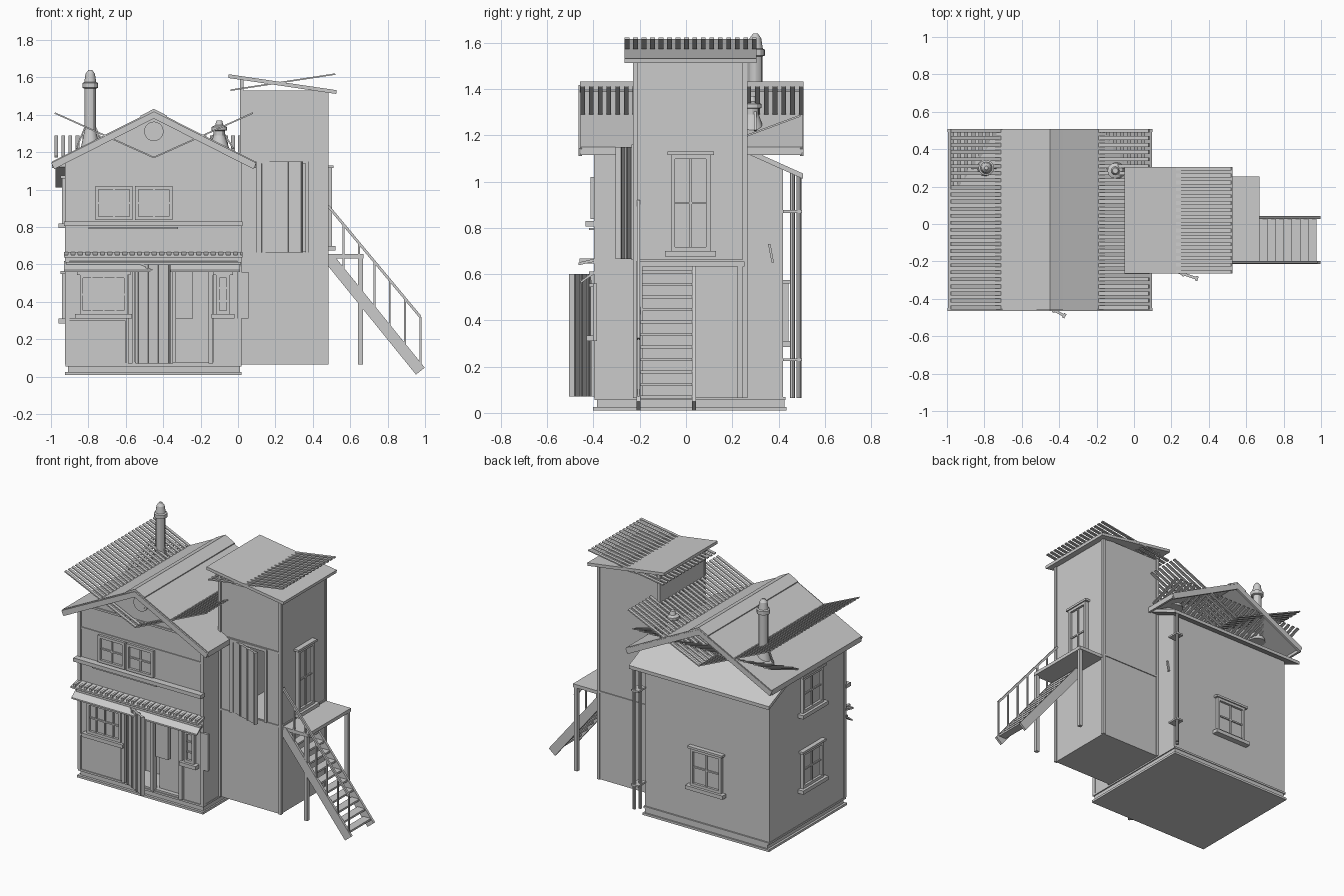
import bpy, bmesh, math
from mathutils import Vector, Matrix

if "Cube" in bpy.data.objects:
    bpy.data.objects.remove(bpy.data.objects["Cube"])

grey = bpy.data.materials.new("light_grey")
grey.diffuse_color = (0.6, 0.6, 0.6, 1)
grey.use_nodes = True
grey.node_tree.nodes["Principled BSDF"].inputs["Base Color"].default_value = grey.diffuse_color


class Part:
    """Collects boxes, beams, prisms and lathes into one named object."""
    def __init__(self, name, place=None):
        self.name, self.bm, self.place = name, bmesh.new(), place or Matrix()

    def box(self, x0, x1, y0, y1, z0, z1):
        m = Matrix.Translation(((x0+x1)/2, (y0+y1)/2, (z0+z1)/2)) @ Matrix.Diagonal((x1-x0, y1-y0, z1-z0, 1))
        bmesh.ops.create_cube(self.bm, size=1, matrix=self.place @ m)
        return self

    def beam(self, p, q, side, w, h):
        p, q = Vector(p), Vector(q)
        d = (q-p).normalized()
        s = Vector(side)
        n = d.cross(s).normalized()
        r = Matrix((d, s, n)).transposed().to_4x4()
        m = Matrix.Translation((p+q)/2) @ r @ Matrix.Diagonal(((q-p).length, w, h, 1))
        bmesh.ops.create_cube(self.bm, size=1, matrix=self.place @ m)
        return self

    def prism(self, pts, axis, a, b):
        def at(u, v, t):
            return self.place @ Vector((u, t, v) if axis == 'y' else (t, u, v))
        ends = [[self.bm.verts.new(at(u, v, t)) for u, v in pts] for t in (a, b)]
        self.bm.faces.new(ends[0])
        self.bm.faces.new(ends[1][::-1])
        for i in range(len(pts)):
            j = (i+1) % len(pts)
            self.bm.faces.new((ends[0][i], ends[1][i], ends[1][j], ends[0][j]))
        return self

    def lathe(self, x, y, profile, n=12):
        for (r0, z0), (r1, z1) in zip(profile, profile[1:]):
            bmesh.ops.create_cone(self.bm, cap_ends=True, segments=n, radius1=r0, radius2=r1, depth=z1-z0,
                                  matrix=Matrix.Translation((x, y, (z0+z1)/2)))
        return self

    def done(self, smooth=False):
        bmesh.ops.recalc_face_normals(self.bm, faces=self.bm.faces)
        me = bpy.data.meshes.new(self.name)
        self.bm.to_mesh(me)
        self.bm.free()
        me.materials.append(grey)
        ob = bpy.data.objects.new(self.name, me)
        bpy.context.collection.objects.link(ob)
        if smooth:
            bpy.ops.object.select_all(action='DESELECT')
            bpy.context.view_layer.objects.active = ob
            ob.select_set(True)
            bpy.ops.object.shade_smooth_by_angle()
        return ob


def cut(ob, *box):
    """Cuts a doorway recess."""
    c = Part("doorway_cutter").box(*box).done()
    c.hide_render = True
    c.hide_set(True)
    m = ob.modifiers.new("doorway", 'BOOLEAN')
    m.object, m.operation, m.solver = c, 'DIFFERENCE', 'EXACT'


def window(name, pos, turn, w, z0, z1, cols, rows, sill=True):
    """Framed window; local -y points out of the wall."""
    p = Part(name, Matrix.Translation(pos) @ Matrix.Rotation(math.radians(turn), 4, 'Z'))
    h, f = w/2, 0.018
    p.box(-h, h, -0.006, 0.01, z0, z1)
    for x in (-h, h-f):
        p.box(x, x+f, -0.022, 0.01, z0, z1)
    for z in (z0, z1-f):
        p.box(-h, h, -0.022, 0.01, z, z+f)
    for i in range(1, cols):
        x = -h + w*i/cols
        p.box(x-0.005, x+0.005, -0.014, 0.01, z0, z1)
    for i in range(1, rows):
        z = z0 + (z1-z0)*i/rows
        p.box(-h, h, -0.014, 0.01, z-0.005, z+0.005)
    if sill:
        p.box(-h-0.025, h+0.025, -0.04, 0.01, z0-0.025, z0)
        p.box(-h-0.015, h+0.015, -0.03, 0.01, z1, z1+0.015)
    p.done()


CX = -0.45
L, R, F, B = -0.92, 0.015, -0.39, 0.42

# House body and foundation
body = Part("house_body").prism([(L, .065), (R, .065), (R, 1.16), (CX, 1.4), (L, 1.16)], 'y', F, .28).done()
Part("house_back").prism([(.27, .065), (B, .065), (B, 1.05), (.27, 1.125)], 'x', L, R).done()
Part("foundation").box(L+.01, R-.005, F+.005, B+.005, .01, .066).box(
    L-.005, R+.005, F-.012, B+.015, .01, .025).box(L-.003, R+.003, F-.006, B+.01, .055, .068).done()
cut(body, -.55, -.13, -.5, -.2, .08, .58)

# Corner trims and front bands
t = Part("wall_trim")
for x in (L, R-.015):
    t.box(x-.004, x+.019, F-.008, F+.02, .065, 1.17)
t.box(L, R, F-.006, F, 1.02, 1.033).box(L+.02, R-.01, F-.008, F, 1.18, 1.193)
t.box(L-.01, R+.01, F-.045, F, .805, .83).box(-.8, -.32, F-.03, F, .79, .8)
t.done()

# Main roof: two slopes, bargeboards and ridge cap
roof = Part("main_roof")
barge = Part("bargeboards")
for s in (-1, 1):
    e = CX + s*.545
    roof.prism([(CX, 1.425), (e, 1.15), (e, 1.128), (CX, 1.403)], 'y', -.455, .505)
    roof.prism([(CX, 1.432), (CX+s*.07, 1.396), (CX+s*.07, 1.385), (CX, 1.42)], 'y', -.458, .508)
    for y in (-.465, .492):
        barge.prism([(CX, 1.418), (e+s*.003, 1.143), (e-s*.012, 1.11), (CX, 1.38)], 'y', y, y+.016)
    # eave edge boards
    barge.box(min(e, e-s*.015), max(e, e-s*.015), -.455, .5, 1.115, 1.15)
roof.done()
barge.done()

# Upswept slats crossing each roof slope
sl = Part("roof_slats")
for i in range(26):
    y = -.447 + i*.0378
    for s in (-1, 1):
        sl.beam((CX+s*.53, y, 1.41), (CX, y, 1.172), (0, 1, 0), .02, .008)
sl.done()

# Rear lean-to roof with its own slats
Part("rear_lean_to_roof").prism([(.26, 1.145), (.505, 1.035), (.505, 1.012), (.26, 1.122)], 'x', -.975, .075).done()
rs = Part("rear_slats")
for i in range(28):
    x = -.972 + i*.0378
    rs.beam((x, .2, 1.175), (x, .495, 1.285), (1, 0, 0), .02, .008)
rs.done()

# Round gable window
g = Part("round_gable_window")
for r, d in ((.052, .016), (.038, .024)):
    bmesh.ops.create_cone(g.bm, cap_ends=True, segments=20, radius1=r, radius2=r, depth=d,
                          matrix=Matrix.Translation((CX, F-.004, 1.312)) @ Matrix.Rotation(math.pi/2, 4, 'X'))
g.done(True)

# Chimney and small vent with flared skirts
Part("chimney").lathe(-.79, .3, [(.055, 1.2), (.03, 1.32), (.03, 1.54), (.042, 1.545), (.042, 1.57),
                                 (.032, 1.575), (.025, 1.62), (.01, 1.64)]).done(True)
Part("roof_vent").lathe(-.1, .285, [(.06, 1.2), (.03, 1.29), (.03, 1.315), (.042, 1.318), (.042, 1.335),
                                   (.022, 1.345), (.015, 1.37)]).done(True)
st = Part("chimney_stays")
for cx, top in ((-.79, 1.34), (-.1, 1.3)):
    for s in (-1, 1):
        st.beam((cx+s*.075, .3, 1.22), (cx+s*.025, .3, top), (0, 1, 0), .01, .008)
st.done()

# Windows
for x in (-.663, -.45):
    window("upper_front_window", (x, F, 0), 0, .2, .838, 1.02, 2, 2, False)
window("lower_front_window", (-.718, F, 0), 0, .255, .335, .545, 4, 2)
window("narrow_front_window", (-.08, F, 0), 0, .075, .335, .545, 1, 3)
window("rear_window", (-.455, B, 0), 180, .23, .31, .56, 2, 2)
for z in (.31, .82):
    window("left_window", (L, -.02, 0), -90, .22, z, z+.24, 2, 2)
window("tower_side_window", (.48, .02, 0), 90, .17, .7, 1.115, 2, 2)

# Front panel and corner shutter
p = Part("front_panel")
p.box(-.905, -.595, F-.01, F, .3, .312).box(-.605, -.593, F-.01, F, .075, .3)
p.done()
Part("corner_shutter").box(-.005, .055, F-.012, F+.005, .31, .56).done()

# Shop canopy and smaller door canopy
c = Part("front_canopy")
c.prism([(F, .668), (-.465, .65), (-.465, .638), (F, .655)], 'x', L-.01, R+.01)
c.box(L, R, F-.03, F, .6, .612)
for i in range(24):
    x = L + .01 + i*.0395
    c.box(x, x+.016, -.46, F, .645, .668)
c.prism([(F, .62), (-.455, .57), (-.455, .56), (F, .605)], 'x', -.93, .01)
c.done()

# Front door frame, fixed leaf and open leaf
d = Part("front_door_frame")
for x in (-.575, -.36, -.145):
    d.box(x-.012, x+.012, F-.02, F+.02, .07, .6)
d.box(-.59, -.13, F-.022, F+.02, .575, .61)
d.box(-.335, -.24, F-.015, F+.01, .31, .575).box(-.335, -.155, F+.03, F+.045, .08, .575)
d.done()


def leaf(name, p, q, z0, z1):
    p, q = Vector(p), Vector(q)
    a = math.atan2(q.y-p.y, q.x-p.x)
    w = (q-p).length
    o = Part(name, Matrix.Translation((p.x, p.y, 0)) @ Matrix.Rotation(a, 4, 'Z'))
    o.box(0, w, 0, .014, z0, z1)
    for i in range(4):
        x = (w-.014)*i/3
        o.box(x, x+.014, -.006, .02, z0, z1)
    o.done()


leaf("front_door_leaf", (-.545, -.405), (-.37, -.5), .07, .6)

# Tower body with corner posts and bands
tower = Part("tower_body").box(.012, .475, -.222, .258, .065, 1.53).done()
cut(tower, .115, .365, -.3, .15, .67, 1.14)
tp = Part("tower_trim")
for x in (.01, .463):
    for y in (-.23, .245):
        tp.box(x, x+.02, y, y+.02, .065, 1.6 if x < .1 else 1.53)
tp.box(.01, .483, -.228, .264, .652, .664)
tp.box(.01, .483, -.228, -.22, 1.15, 1.162)
for x in (.1, .36):
    tp.box(x, x+.018, -.235, -.2, .66, 1.16)
tp.box(.1, .378, -.235, -.2, 1.14, 1.16)
tp.done()
leaf("tower_door_leaf", (.115, -.225), (.34, -.3), .665, 1.15)

# Tower roof slab and slats
Part("tower_roof").prism([(-.05, 1.617), (.527, 1.532), (.525, 1.512), (-.05, 1.597)], 'y', -.265, .305).done()
ts = Part("tower_slats")
for i in range(16):
    y = -.255 + i*.0367
    ts.beam((-.04, y, 1.532), (.52, y, 1.618), (0, 1, 0), .02, .008)
ts.done()

# Landing on posts
ld = Part("landing").box(.475, .67, -.21, .253, .632, .655)
for y in (-.2, .235):
    ld.box(.642, .667, y-.012, y+.012, .065, .635)
ld.done()

# Stairs: stringers, treads and one handrail
sr = Part("stairs")
for y in (-.205, .035):
    sr.beam((.485, y, .635), (.975, y, .03), (0, 1, 0), .016, .06)
for i in range(11):
    k = (i+.5)/11
    x, z = .49+.48*k, .635-.595*k
    sr.box(x-.028, x+.028, -.2, .035, z-.005, z+.008)
sr.done()
hr = Part("handrail").beam((.48, -.205, .915), (.975, -.205, .32), (0, 1, 0), .014, .014)
for i in range(6):
    x = .565 + i*.082
    z = .915 - (x-.48)*1.202
    hr.box(x-.005, x+.005, -.21, -.2, z-.27, z)
hr.done()

# Drainpipes, brackets and side handle
dp = Part("drainpipes")
for x, y in ((.045, .488), (.02, .46)):
    dp.lathe(x, y, [(.011, .065), (.011, 1.04)], 8)
for z in (.23, .87):
    dp.box(.005, .06, .42, .502, z-.006, z+.006)
dp.done(True)
Part("wall_hook").beam((R+.006, .36, .73), (R+.006, .375, .65), (1, 0, 0), .012, .01).done()
